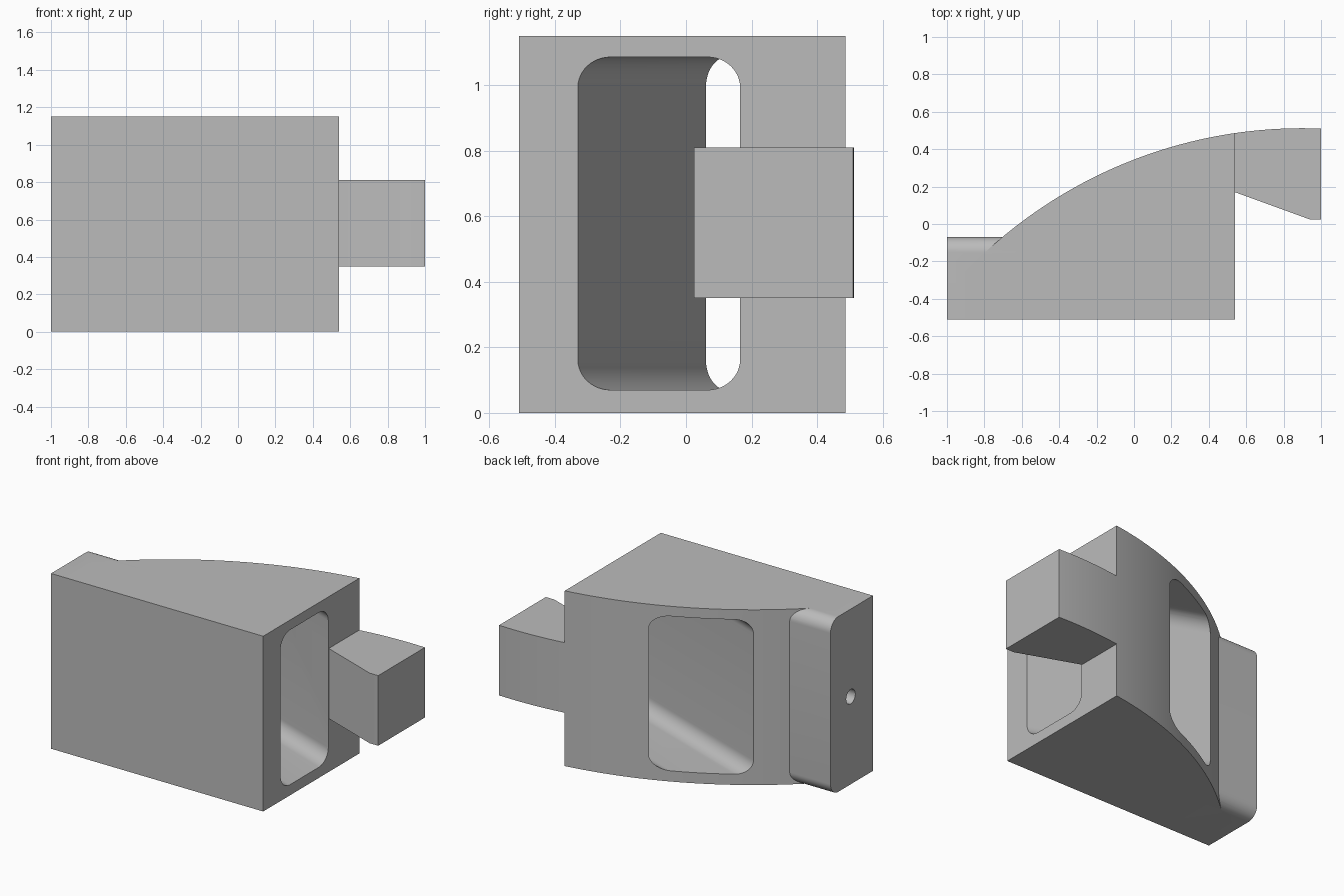
import bpy, bmesh
from math import sin, cos, tan, sqrt, radians, pi
from mathutils import Matrix, Vector

cube = bpy.data.objects.get("Cube")
if cube:
    bpy.data.objects.remove(cube, do_unlink=True)

HEIGHT, FRONT, SIDE = 1.15, -0.51, 0.54
RADIUS, ARC_X, ARC_Y = 2.5, 0.9, -1.988
TILT = radians(20)

grey = bpy.data.materials.new("light_grey")
grey.use_nodes = True
colour = (0.5, 0.5, 0.5, 1)
grey.diffuse_color = colour
grey.node_tree.nodes["Principled BSDF"].inputs["Base Color"].default_value = colour


def arc_points(x0, x1, steps):
    """Points on the large curved back, from x0 to x1."""
    xs = [x0 + (x1 - x0) * i / steps for i in range(steps + 1)]
    return [(x, ARC_Y + sqrt(RADIUS ** 2 - (x - ARC_X) ** 2)) for x in xs]


def rounded_rect(u0, u1, v0, v1, r_low, r_high, steps=12):
    """Rectangle whose low-u and high-u corners have their own radii."""
    pts = []
    for k, (u, v, su, sv, r) in enumerate([(u1, v1, -1, -1, r_high), (u0, v1, 1, -1, r_low),
                                           (u0, v0, 1, 1, r_low), (u1, v0, -1, 1, r_high)]):
        n = steps if r else 0
        for i in range(n + 1):
            a = pi / 2 * (k + i / max(n, 1))
            pts.append((u + su * r + r * cos(a), v + sv * r + r * sin(a)))
    return pts


def prism(name, pts, w0, w1, u=(1, 0, 0), v=(0, 1, 0), origin=(0, 0, 0)):
    """Extrude a 2D outline from w0 to w1 along the axis u x v."""
    u, v, o = Vector(u), Vector(v), Vector(origin)
    w = u.cross(v)
    bm = bmesh.new()
    face = bm.faces.new([bm.verts.new(o + u * a + v * b + w * w0) for a, b in pts])
    top = bmesh.ops.extrude_face_region(bm, geom=[face])["geom"]
    bmesh.ops.translate(bm, vec=w * (w1 - w0),
                        verts=[g for g in top if isinstance(g, bmesh.types.BMVert)])
    bmesh.ops.recalc_face_normals(bm, faces=bm.faces)
    mesh = bpy.data.meshes.new(name)
    bm.to_mesh(mesh)
    bm.free()
    mesh.materials.append(grey)
    obj = bpy.data.objects.new(name, mesh)
    bpy.context.collection.objects.link(obj)
    return obj


def combine(target, tool, operation):
    """Apply an exact boolean and discard the tool."""
    tool.hide_render = True
    mod = target.modifiers.new(operation.lower(), "BOOLEAN")
    mod.operation, mod.solver, mod.object = operation, "EXACT", tool
    bpy.context.view_layer.objects.active = target
    bpy.ops.object.modifier_apply(modifier=mod.name)
    bpy.data.objects.remove(tool, do_unlink=True)


# Main block with the curved back
block = prism("curved_block", [(SIDE, FRONT), *reversed(arc_points(-0.9, SIDE, 60)), (-0.9, FRONT)],
              0, HEIGHT)

# End boss with rounded rear edges
Y, Z = (0, 1, 0), (0, 0, 1)
boss = prism("end_boss", rounded_rect(FRONT, -0.07, 0, HEIGHT, 0, 0.08), -1, -0.6, Y, Z)
combine(block, boss, "UNION")

# Tang that continues the curve past the side
tang_low, tang_tip = 0.17, 0.025
knee = SIDE + (tang_low - tang_tip) / tan(TILT)
tang = prism("tang", [(SIDE, tang_low), (knee, tang_tip), (1, tang_tip),
                      *reversed(arc_points(SIDE, 1, 20))], 0.35, 0.81)
combine(block, tang, "UNION")

# Slanted slot running from the side out through the curved back
half = 0.2475 * cos(TILT)
slot = prism("slot_cutter", rounded_rect(-half, half, 0.07, 1.085, 0.093, 0.093), -1.6, 0.4,
             (sin(TILT), cos(TILT), 0), Z, (SIDE, -0.0825, 0))
combine(block, slot, "DIFFERENCE")

# Blind hole in the end face
r = 0.047
hole = prism("hole_cutter", rounded_rect(-0.28 - r, -0.28 + r, HEIGHT / 2 - r, HEIGHT / 2 + r, r - 1e-4, r - 1e-4),
             -1.1, -0.6, Y, Z)
combine(block, hole, "DIFFERENCE")

# Smooth curved faces, sharp edges elsewhere
bpy.ops.object.select_all(action="DESELECT")
block.select_set(True)
bpy.context.view_layer.objects.active = block
bpy.ops.object.shade_smooth_by_angle(angle=radians(25))
